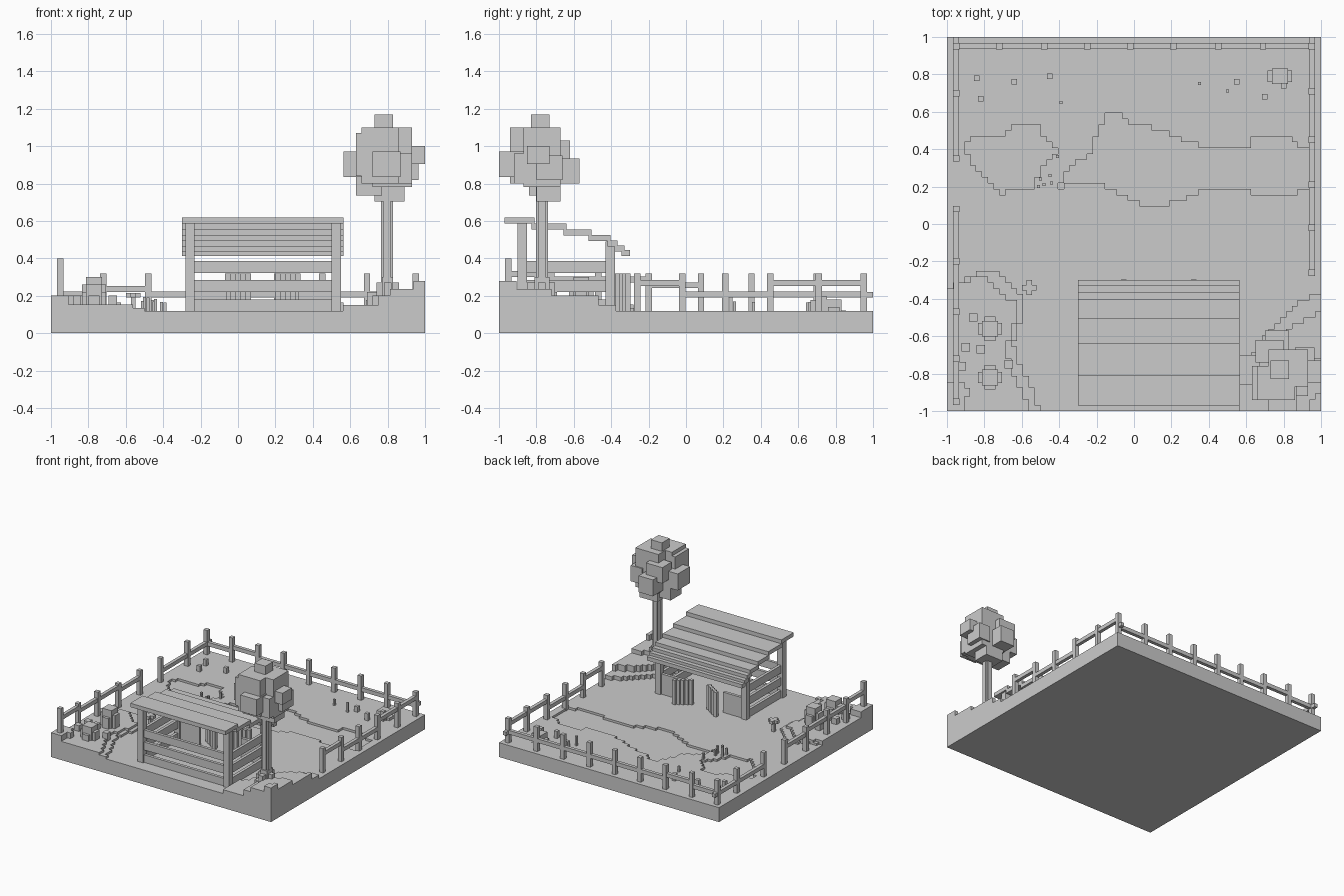
import bpy
import bmesh
import random
from mathutils import Vector

random.seed(4)
cube = bpy.data.objects.get("Cube")
if cube:
    bpy.data.objects.remove(cube, do_unlink=True)

grey = bpy.data.materials.new("plain grey")
grey.use_nodes = True
grey.diffuse_color = (0.6, 0.6, 0.6, 1)
grey.node_tree.nodes["Principled BSDF"].inputs["Base Color"].default_value = grey.diffuse_color


def finish(name, bm):
    mesh = bpy.data.meshes.new(name)
    bm.to_mesh(mesh)
    bm.free()
    mesh.materials.append(grey)
    obj = bpy.data.objects.new(name, mesh)
    bpy.context.collection.objects.link(obj)
    return obj


def add_box(bm, xs, ys, zs):
    lo, hi = Vector((xs[0], ys[0], zs[0])), Vector((xs[1], ys[1], zs[1]))
    made = bmesh.ops.create_cube(bm, size=1)["verts"]
    bmesh.ops.scale(bm, vec=hi - lo, verts=made)
    bmesh.ops.translate(bm, vec=(lo + hi) / 2, verts=made)


def boxes(name, parts):
    bm = bmesh.new()
    for part in parts:
        add_box(bm, *part)
    return finish(name, bm)


def around(x, y, width, z0, z1):
    r = width / 2
    return (x - r, x + r), (y - r, y + r), (z0, z1)


def inside(x, y, outline):
    hit = False
    for (ax, ay), (bx, by) in zip(outline, outline[1:] + outline[:1]):
        if (ay > y) != (by > y) and x < ax + (y - ay) * (bx - ax) / (by - ay):
            hit = not hit
    return hit


# Ground outlines: two pond lobes, then stepped mounds in the front corners
GROUND = 0.118
small_pond = [(-.92, .4), (-.86, .47), (-.7, .48), (-.65, .54), (-.53, .54), (-.42, .39),
              (-.5, .29), (-.54, .18), (-.72, .17), (-.8, .24), (-.88, .35)]
big_pond = [(-.41, .2), (-.32, .33), (-.24, .37), (-.18, .51), (-.14, .6), (-.09, .6),
            (-.05, .55), (.1, .51), (.25, .46), (.38, .4), (.6, .4), (.65, .47), (.81, .47),
            (.94, .38), (.94, .2), (.8, .15), (.7, .15), (.54, .2), (.34, .17), (.17, .1),
            (.05, .1), (-.08, .17), (-.2, .22)]
left_mound = [(-1, -.35), (-.9, -.29), (-.78, -.23), (-.69, -.3), (-.6, -.38), (-.6, -.5),
              (-.65, -.64), (-.6, -.77), (-.53, -.9), (-.49, -1.1), (-1.1, -1.1)]
left_top = [(x - .04, y - .04) for x, y in left_mound]
left_ledge = [(-1.1, -.83), (-.91, -.83), (-.91, -1.1), (-1.1, -1.1)]
corner = [(.57, -1.1), (1.1, -1.1)]
right_mound = corner + [(1.1, -.35), (.9, -.4), (.82, -.46), (.75, -.54), (.68, -.64),
                        (.62, -.72), (.57, -.79)]
right_mid = [(.73, -1.1), (1.1, -1.1), (1.1, -.42), (.93, -.5), (.8, -.58), (.71, -.7), (.75, -.88)]
right_high = [(.83, -1.1), (1.1, -1.1), (1.1, -.72), (.85, -.74), (.8, -.85)]
right_peak = [(.93, -1.1), (1.1, -1.1), (1.1, -.9), (.93, -.93)]
layers = [(small_pond, .1), (big_pond, .1), (left_mound, .135), (left_top, .153),
          (left_ledge, .2), (right_mound, .15), (right_mid, .2), (right_high, .235),
          (right_peak, .28)]


def height(x, y):
    if max(abs(x), abs(y)) > 1:
        return 0
    level = GROUND
    for outline, z in layers:
        if inside(x, y, outline):
            level = z
    return level


# Ground block made of square columns
def build_ground(count=64):
    bm = bmesh.new()
    cell = 2 / count
    half = cell / 2

    def quad(points):
        bm.faces.new([bm.verts.new(p) for p in points])

    for i in range(count):
        for j in range(count):
            x, y = -1 + (i + .5) * cell, -1 + (j + .5) * cell
            h = height(x, y)
            quad([(x + a * half, y + b * half, h) for a, b in ((-1, -1), (1, -1), (1, 1), (-1, 1))])
            for dx, dy in ((1, 0), (-1, 0), (0, 1), (0, -1)):
                low = height(x + dx * cell, y + dy * cell)
                if low < h:
                    px, py, tx, ty = x + dx * half, y + dy * half, -dy * half, dx * half
                    quad([(px - tx, py - ty, low), (px + tx, py + ty, low),
                          (px + tx, py + ty, h), (px - tx, py - ty, h)])
    quad([(-1, -1, 0), (-1, 1, 0), (1, 1, 0), (1, -1, 0)])
    bmesh.ops.remove_doubles(bm, verts=bm.verts, dist=.0001)
    finish("ground", bm)


build_ground()


# Fences: posts with one rail between neighbours
def fence(name, points, rails):
    parts = []
    for x, y in points:
        z = height(x, y)
        parts.append(around(x, y, .034, z - .02, z + .2))
    for (ax, ay), (bx, by), z in zip(points, points[1:], rails):
        parts.append(((min(ax, bx) - .014, max(ax, bx) + .014),
                      (min(ay, by) - .014, max(ay, by) + .014), (z, z + .032)))
    boxes(name, parts)


EDGE = .95
LOW, MID, HIGH = .19, .22, .253
fence("back_fence", [(x, EDGE) for x in (-EDGE, -.72, -.48, -.25, -.02, .21, .45, .69, EDGE)],
      [LOW, MID, LOW, LOW, LOW, LOW, LOW, LOW])
fence("right_side_fence", [(EDGE, y) for y in (-.26, -.02, .21, .45, .71, EDGE)],
      [HIGH, LOW, LOW, HIGH, HIGH])
fence("left_side_fence", [(-EDGE, y) for y in (.35, .7, EDGE)], [LOW, LOW])
fence("mound_fence", [(-EDGE, y) for y in (-.95, -.72, -.47, -.2, .08)], [.3, .27, .27, .24])
boxes("corner_rail_ends", [((s * EDGE - .014, s * EDGE + .014), (EDGE, 1), (LOW, MID)) for s in (-1, 1)])

# Shed frame and plank walls
LEFT, RIGHT, FRONT, BACK = -.257, .525, -.875, -.405
boxes("shed_posts", [around(x, y, .05, .1, top) for x in (LEFT, RIGHT)
                     for y, top in ((FRONT, .59), (BACK, .49))])
walls = []
for z0, z1 in ((.115, .18), (.22, .285), (.322, .385)):
    walls.append(((LEFT, RIGHT), (FRONT - .012, FRONT + .012), (z0, z1)))
    for x in (LEFT, RIGHT):
        walls.append(((x - .012, x + .012), (FRONT, BACK), (z0, z1)))
boxes("shed_walls", walls)
boxes("shed_back_boards", [(span, (BACK - .012, BACK + .012), (.115, .285))
                           for span in ((LEFT, -.06), (.32, RIGHT))])

# Roof of overlapping planks stepping down to the back
roof_edges = [-.97, -.81, -.64, -.505, -.405, -.365, -.33, -.3]
roof_tops = [.618, .586, .555, .524, .495, .468, .445]
boxes("shed_roof", [((-.3, .565), (y0 - (.016 if i else 0), y1), (top - .032, top))
                    for i, (y0, y1, top) in enumerate(zip(roof_edges, roof_edges[1:], roof_tops))])


# Two half-open door leaves of upright boards
def door(name, start, end):
    a, b = Vector(start), Vector(end)
    spots = [a.lerp(b, i / 4) for i in range(5)]
    boxes(name, [around(p.x, p.y, .028, .115, .318) for p in spots])


door("left_door", (.215, -.38), (.32, -.31))
door("right_door", (.055, -.38), (-.055, -.31))

# Tree: ribbed trunk, roots and a blocky crown
TX, TY = .797, -.77
boxes("tree_trunk", [((TX - .032, TX + .032), (TY - .018, TY + .018), (.15, .8)),
                     ((TX - .018, TX + .018), (TY - .032, TY + .032), (.15, .8))])
boxes("tree_roots", [((.74, .86), (-.79, -.75), (.15, .27)),
                     ((.78, .82), (-.85, -.7), (.15, .27)),
                     ((.77, .83), (-.81, -.73), (.15, .3)), around(.72, -.72, .06, .15, .22)])
boxes("tree_crown", [((.73, .83), (-.83, -.73), (1, 1.17)),
                     ((.72, .93), (-.87, -.67), (.78, 1.1)),
                     ((.63, .8), (-.94, -.76), (.84, 1.07)),
                     ((.66, .86), (-.94, -.76), (.8, 1.1)),
                     ((.565, .67), (-.86, -.7), (.835, .97)),
                     ((.9, 1), (-.85, -.73), (.905, 1)),
                     ((.86, .965), (-.8, -.66), (.82, .95)),
                     ((.72, .87), (-1, -.86), (.835, .97)),
                     ((.7, .83), (-.7, -.57), (.8, .935)),
                     ((.8, .93), (-.92, -.78), (.8, .96)),
                     ((.63, .77), (-.84, -.7), (.735, .9)),
                     ((.73, .89), (-.8, -.67), (.705, .85)),
                     ((.65, .8), (-.74, -.62), (.9, 1.03))])


# Blocky bushes on the left mound
def bush(name, x, y, top):
    z = height(x, y) - .01
    boxes(name, [around(x, y, .085, z, top), ((x - .065, x + .065), (y - .03, y + .03), (z, top - .04)),
                 ((x - .03, x + .03), (y - .065, y + .065), (z, top - .06))])


bush("front_bush", -.77, -.82, .26)
bush("rear_bush", -.77, -.56, .3)
bush("corner_bush", .78, .79, .18)
boxes("mound_stones", [around(x, y, .045, .13, .2) for x, y in
                       ((-.9, -.66), (-.82, -.67), (-.92, -.76), (-.86, -.5), (-.67, -.75), (-.9, -.9))])

# Mushroom with a plus-shaped cap
boxes("mushroom", [around(-.56, -.34, .025, .1, .21),
                   ((-.6, -.52), (-.355, -.325), (.19, .215)),
                   ((-.575, -.545), (-.38, -.3), (.19, .215))])

# Grass tufts along the back and reeds by the water
tufts = [(-.84, .78), (-.64, .76), (-.45, .79), (-.82, .67), (.55, .76), (.7, .68), (.8, .74)]
boxes("grass_tufts", [around(x, y, .03, .1, random.uniform(.16, .2)) for x, y in tufts])
reeds = [(-.5, .24), (-.48, .21), (-.45, .26), (-.44, .22), (-.51, .2), (-.41, .36),
         (-.39, .65), (.35, .75), (.5, .71)]
boxes("reeds", [around(x, y, .016, .09, random.uniform(.16, .2)) for x, y in reeds])
